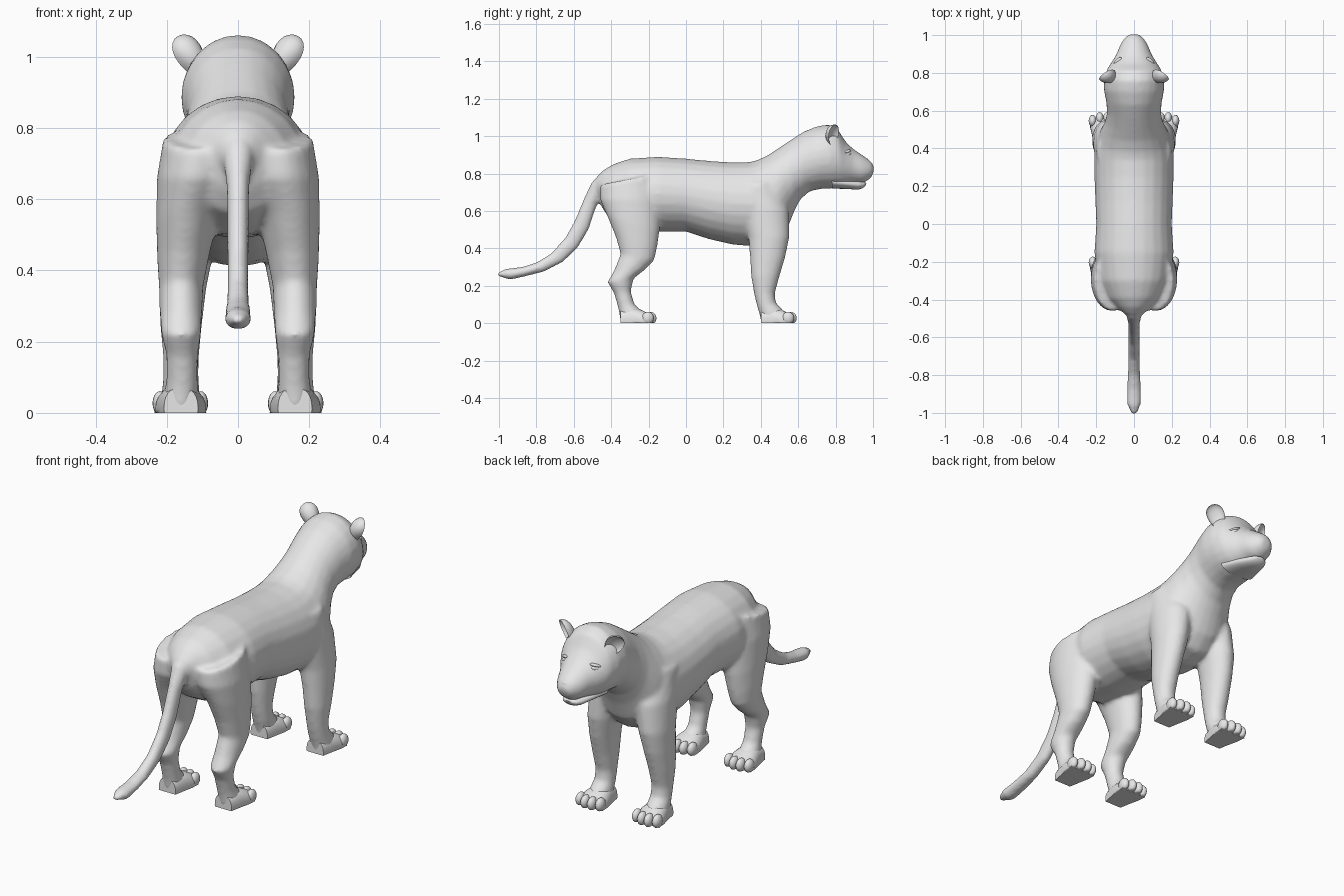
import bpy, bmesh, math
from mathutils import Matrix, Vector

fur = bpy.data.materials.new("grey_fur")
fur.diffuse_color = (0.8, 0.8, 0.8, 1)


def finish(bm, name, smooth_angle=60):
    bmesh.ops.recalc_face_normals(bm, faces=bm.faces)
    me = bpy.data.meshes.new(name)
    bm.to_mesh(me)
    bm.free()
    ob = bpy.data.objects.new(name, me)
    bpy.context.collection.objects.link(ob)
    me.materials.append(fur)
    bpy.ops.object.select_all(action='DESELECT')
    ob.select_set(True)
    bpy.context.view_layer.objects.active = ob
    bpy.ops.object.shade_smooth_by_angle(angle=math.radians(smooth_angle))
    return ob


def loft(bm, stations, side=1, dy=0, n=24, power=1.0):
    """Rings from (y1, z1, y2, z2, x centre, half width): two side-view edge points each."""
    rings = []
    for y1, z1, y2, z2, xc, w in stations:
        ring = []
        for i in range(n):
            a = 2 * math.pi * i / n
            c, s = math.cos(a), math.sin(a)
            c = math.copysign(abs(c) ** power, c)
            s = math.copysign(abs(s) ** power, s)
            t = (1 - c) / 2
            ring.append(bm.verts.new((side * (xc + w * s), y1 + (y2 - y1) * t + dy,
                                      max(0, z1 + (z2 - z1) * t))))
        rings.append(ring)
    for a, b in zip(rings, rings[1:]):
        for i in range(n):
            j = (i + 1) % n
            bm.faces.new((a[i], a[j], b[j], b[i]))
    bm.faces.new(rings[0])
    bm.faces.new(rings[-1])


def ball(bm, loc, scale, rot=Matrix(), seg=16):
    m = Matrix.Translation(loc) @ rot @ Matrix.Diagonal((*scale, 1))
    return bmesh.ops.create_uvsphere(bm, u_segments=seg, v_segments=seg // 2 + 2,
                                     radius=1, matrix=m)["verts"]


# Trunk, neck and head: top edge, bottom edge, half width
trunk = [(-.48, .78, -.47, .69, .05), (-.44, .82, -.45, .62, .09), (-.39, .85, -.41, .56, .14),
         (-.30, .88, -.30, .50, .19), (-.15, .89, -.15, .49, .21), (0, .88, 0, .49, .20),
         (.12, .868, .12, .45, .205), (.25, .86, .25, .42, .21), (.34, .862, .38, .41, .21),
         (.38, .872, .48, .43, .20), (.44, .90, .54, .50, .18), (.50, .94, .575, .59, .155),
         (.56, .98, .61, .66, .143), (.63, 1.025, .66, .705, .147), (.70, 1.053, .72, .718, .16),
         (.76, 1.063, .78, .72, .158), (.81, 1.04, .83, .725, .143), (.85, .975, .86, .735, .12),
         (.89, .935, .90, .745, .095), (.95, .895, .95, .75, .073), (.99, .865, .975, .765, .052),
         (1.008, .83, .995, .785, .03)]
hind_leg = [(-.46, .74, -.15, .80, .11, .10), (-.46, .66, -.13, .66, .12, .108),
            (-.42, .57, -.14, .50, .145, .085), (-.375, .46, -.155, .40, .155, .072),
            (-.35, .37, -.17, .335, .16, .062), (-.385, .28, -.22, .285, .16, .06),
            (-.42, .22, -.28, .24, .16, .057), (-.385, .16, -.295, .17, .157, .045),
            (-.365, .09, -.275, .10, .157, .044), (-.355, .04, -.23, .06, .16, .05),
            (-.35, 0, -.20, 0, .16, .052)]
front_leg = [(.27, .74, .48, .76, .11, .085), (.29, .62, .55, .60, .125, .09),
             (.335, .45, .553, .46, .145, .077), (.342, .35, .53, .35, .155, .066),
             (.348, .25, .50, .25, .16, .059), (.365, .15, .475, .16, .16, .05),
             (.38, .09, .48, .11, .16, .05), (.395, .04, .52, .07, .162, .053),
             (.40, 0, .55, 0, .163, .055)]
tail = [(-.44, .79, -.42, .66, .05), (-.50, .76, -.46, .68, .042), (-.545, .67, -.487, .60, .032),
        (-.595, .55, -.52, .50, .031), (-.645, .46, -.58, .40, .03), (-.72, .375, -.66, .325, .03),
        (-.80, .325, -.76, .275, .033), (-.88, .30, -.86, .25, .037),
        (-.96, .292, -.94, .232, .038), (-1.008, .272, -1.008, .252, .015)]
# Foot wedge, heel at y = 0
foot = [(0, .07, 0, -.05, .16, .048), (.06, .085, .06, -.06, .16, .06),
        (.11, .072, .11, -.06, .161, .071), (.155, .05, .155, -.05, .162, .073)]

bm = bmesh.new()
loft(bm, [(a, b, c, d, 0, w) for a, b, c, d, w in trunk])
loft(bm, [(a, b, c, d, 0, w) for a, b, c, d, w in tail])
for s in (-1, 1):
    loft(bm, hind_leg, s)
    loft(bm, front_leg, s)
# Blend the overlapping forms into one skin
body = finish(bm, "body")
rm = body.modifiers.new("fuse", 'REMESH')
rm.mode = 'VOXEL'
rm.voxel_size = 0.011
rm.use_smooth_shade = True
sm = body.modifiers.new("soften", 'SMOOTH')
sm.factor = 0.5
sm.iterations = 7

# Lower jaw
bm = bmesh.new()
loft(bm, [(.78, .79, .78, .72, 0, .10), (.86, .775, .86, .718, 0, .075),
          (.92, .765, .92, .714, 0, .055), (.95, .757, .945, .722, 0, .04),
          (.965, .75, .96, .735, 0, .018)])
finish(bm, "lower_jaw")

for s, tag in ((-1, "left"), (1, "right")):
    # Paws with four toes each
    for heel, part in ((-.35, "hind"), (.40, "front")):
        bm = bmesh.new()
        loft(bm, foot, s, heel, power=.8)
        for i, reach in enumerate((.148, .160, .160, .146)):
            vs = ball(bm, (s * (.105 + .038 * i), heel + reach, .027), (.021, .032, .034))
            for v in vs:
                v.co.z = max(0, v.co.z)
        finish(bm, f"{part}_paw_{tag}")

    # Cupped ear, opening forward and outward
    bm = bmesh.new()
    vs = ball(bm, (0, 0, 0), (1, 1, 1), seg=20)
    for v in vs:
        if v.co.y > 0.01:
            v.co.y *= -.55
        v.co.x *= .75 + .25 * v.co.z
    rot = Matrix.Rotation(s * math.radians(28), 4, 'Y') @ Matrix.Rotation(-s * math.radians(38), 4, 'Z')
    bm.transform(Matrix.Translation((s * .137, .79, .998)) @ rot @ Matrix.Diagonal((.056, .045, .068, 1)))
    finish(bm, f"ear_{tag}", 50)

    # Eye with upper lid
    bm = bmesh.new()
    turn = Matrix.Rotation(-s * math.radians(50), 4, 'Z') @ Matrix.Rotation(s * math.radians(15), 4, 'Y')
    ball(bm, (s * .088, .862, .902), (.024, .012, .012), turn)
    finish(bm, f"eye_{tag}")
    bm = bmesh.new()
    ball(bm, (s * .087, .858, .917), (.032, .015, .008), turn)
    finish(bm, f"brow_{tag}")

# Nose pad
bm = bmesh.new()
ball(bm, (0, .978, .842), (.032, .02, .022), Matrix.Rotation(math.radians(-30), 4, 'X'))
finish(bm, "nose")
